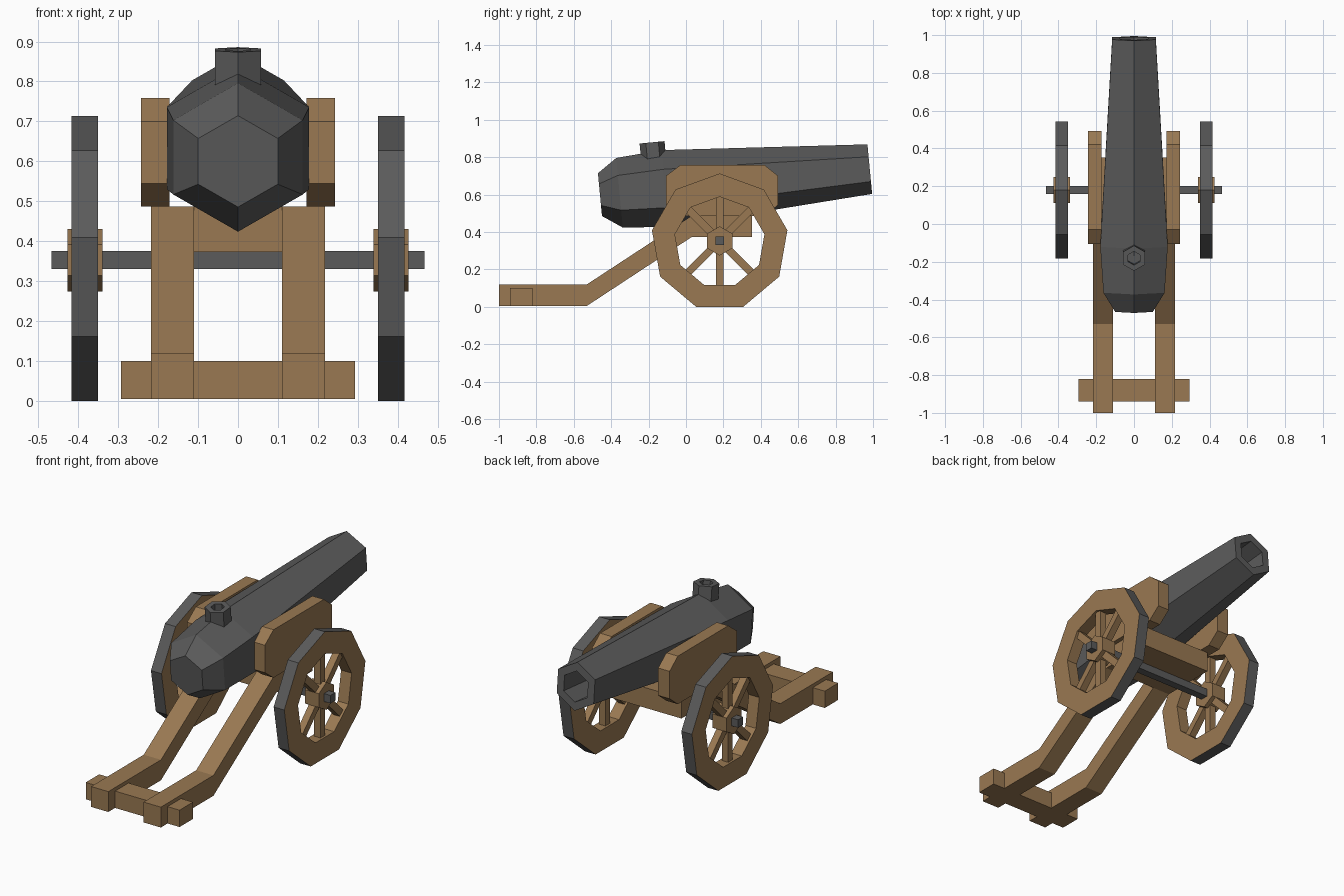
import bpy, bmesh
from math import sin, cos, pi, radians
from mathutils import Matrix, Vector

old = bpy.data.objects.get("Cube")
if old:
    bpy.data.objects.remove(old)


def material(name, rgb):
    mat = bpy.data.materials.new(name)
    mat.use_nodes = True
    mat.diffuse_color = (*rgb, 1)
    mat.node_tree.nodes["Principled BSDF"].inputs["Base Color"].default_value = (*rgb, 1)
    return mat


wood = material("wood brown", (0.32, 0.19, 0.085))
iron = material("iron grey", (0.105, 0.105, 0.105))


def finish(name, bm, *mats):
    bmesh.ops.recalc_face_normals(bm, faces=bm.faces)
    mesh = bpy.data.meshes.new(name)
    bm.to_mesh(mesh)
    bm.free()
    for mat in mats:
        mesh.materials.append(mat)
    obj = bpy.data.objects.new(name, mesh)
    bpy.context.collection.objects.link(obj)
    return obj


def box(name, low, high, mat):
    low, high = Vector(low), Vector(high)
    bm = bmesh.new()
    bmesh.ops.create_cube(bm, size=1)
    bmesh.ops.scale(bm, vec=high - low, verts=bm.verts)
    bmesh.ops.translate(bm, vec=(low + high) / 2, verts=bm.verts)
    return finish(name, bm, mat)


def slab(name, outline, x0, x1, mat):
    """Extrude a (y, z) outline sideways from x0 to x1."""
    bm = bmesh.new()
    face = bm.faces.new([bm.verts.new((x0, y, z)) for y, z in outline])
    moved = bmesh.ops.extrude_face_region(bm, geom=[face])["geom"]
    bmesh.ops.translate(bm, vec=(x1 - x0, 0, 0),
                        verts=[v for v in moved if isinstance(v, bmesh.types.BMVert)])
    return finish(name, bm, mat)


def lathe(profile, sides, closed=False):
    """Sweep (radius, height) rings about z, first vertex on +y."""
    bm = bmesh.new()
    rings = [[bm.verts.new((r * sin(2 * pi * i / sides), r * cos(2 * pi * i / sides), h))
              for i in range(sides)] for r, h in profile]
    pairs = list(zip(rings, rings[1:]))
    if closed:
        pairs.append((rings[-1], rings[0]))
    else:
        bm.faces.new(rings[0])
        bm.faces.new(rings[-1])
    for a, b in pairs:
        for i in range(sides):
            j = (i + 1) % sides
            bm.faces.new((a[i], a[j], b[j], b[i]))
    return bm


def ngon(y, z, r, sides):
    return [(y + r * sin(2 * pi * i / sides), z + r * cos(2 * pi * i / sides))
            for i in range(sides)]


# Barrel: six-sided, tilted up towards the muzzle, with a hollow bore
tilt = radians(5.4)
bm = lathe([(0.115, 0), (0.187, 0.105), (0.206, 0.35), (0.133, 1.449),
            (0.085, 1.449), (0.085, 1.15)], 6)
bm.transform(Matrix.Translation((0, -0.46, 0.6)) @ Matrix.Rotation(tilt - pi / 2, 4, "X"))
finish("barrel", bm, iron)

# Hollow vent on top of the breech
bm = lathe([(0.067, -0.03), (0.067, 0.08), (0.036, 0.08), (0.036, 0.03)], 6)
bm.transform(Matrix.Translation((0, -0.174, 0.8)) @ Matrix.Rotation(tilt, 4, "X"))
finish("vent", bm, iron)

# Carriage
trail = [(-1, 0.005), (-0.53, 0.005), (0.03, 0.373), (0.352, 0.373),
         (0.352, 0.487), (0.03, 0.487), (-0.53, 0.12), (-1, 0.12)]
cheek = [(-0.107, 0.545), (-0.03, 0.487), (0.42, 0.487), (0.493, 0.545),
         (0.493, 0.7), (0.42, 0.758), (-0.03, 0.758), (-0.107, 0.7)]
box("bed", (-0.11, 0.03, 0.373), (0.11, 0.352, 0.487), wood)
box("trail_crossbar", (-0.293, -0.94, 0.005), (0.293, -0.82, 0.1), wood)
box("axle", (-0.467, 0.158, 0.33), (0.467, 0.202, 0.375), iron)

axle_y, wheel_z, hub_z = 0.18, 0.3455, 0.3525
for side, s in (("left", 1), ("right", -1)):
    slab(side + "_trail_beam", trail, s * 0.11, s * 0.218, wood)
    slab(side + "_cheek", cheek, s * 0.171, s * 0.243, wood)
    slab(side + "_hub", ngon(axle_y, hub_z, 0.078, 6), s * 0.34, s * 0.427, wood)

    # Nine-sided rim: wooden with an iron tyre on the outward faces
    bm = lathe([(0.3676, -0.033), (0.3676, 0.033), (0.243, 0.033), (0.243, -0.033)], 9, True)
    for f in bm.faces:
        if all(v.co.xy.length > 0.3 for v in f.verts):
            f.material_index = 1
    # Turn the sweep axis onto x, keeping the first vertex on top
    turn = Matrix(((0, 0, 1, 0), (1, 0, 0, 0), (0, 1, 0, 0), (0, 0, 0, 1)))
    bm.transform(Matrix.Translation((s * 0.3835, axle_y, wheel_z)) @ turn)
    finish(side + "_wheel_rim", bm, wood, iron)

    # Upright and diagonal spokes
    for n, deg in enumerate((0, 45, 135, 180, 225, 315)):
        spoke = box(f"{side}_spoke_{n + 1}", (-0.02, -0.02, 0.04), (0.02, 0.02, 0.24), wood)
        spoke.data.transform(Matrix.Translation((s * 0.3835, axle_y, hub_z))
                             @ Matrix.Rotation(radians(deg), 4, "X"))
